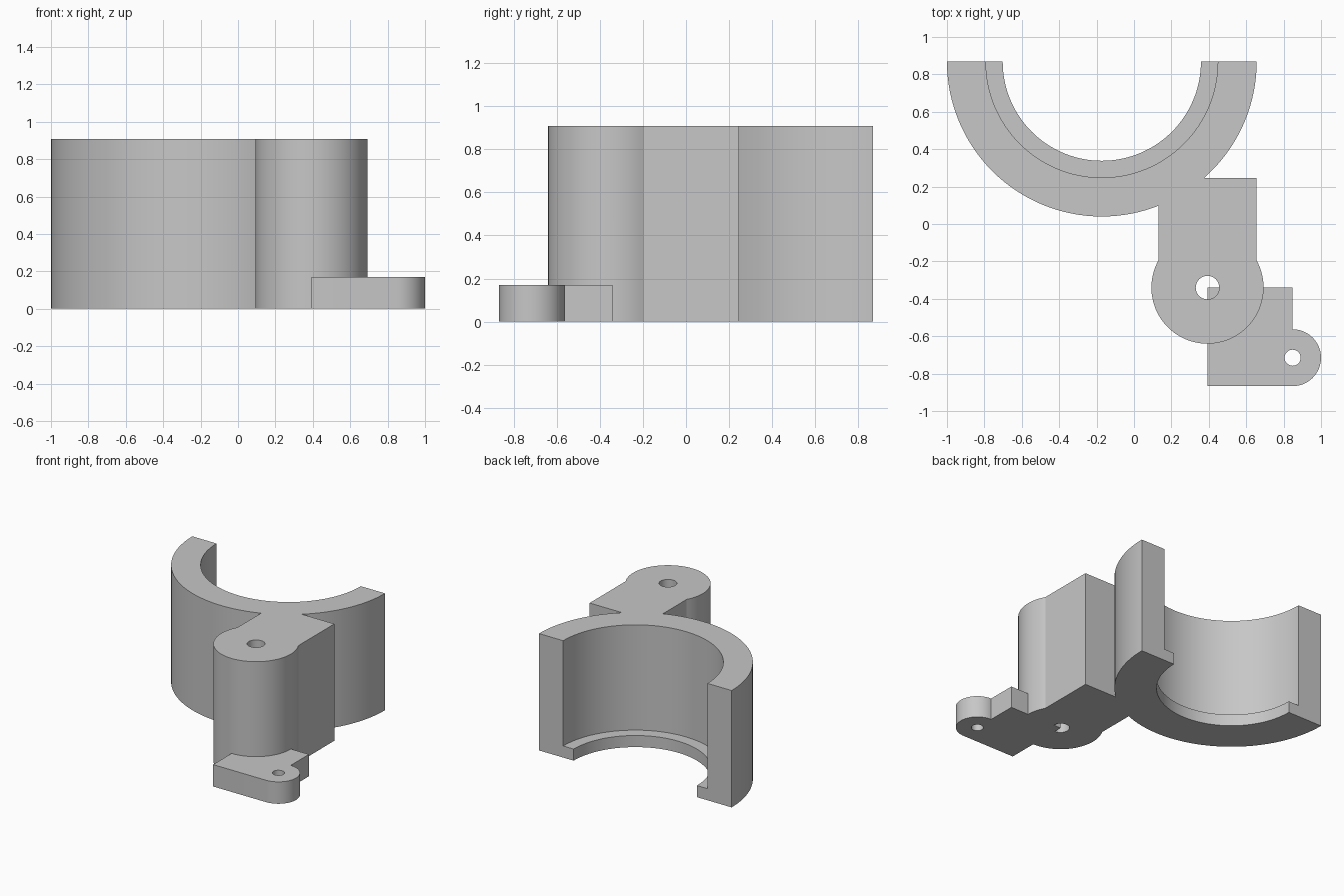
import bpy, bmesh
from math import sin, cos, pi, acos

cube = bpy.data.objects.get("Cube")
if cube:
    bpy.data.objects.remove(cube, do_unlink=True)

grey = bpy.data.materials.new("plain grey")
grey.use_nodes = True
colour = (0.57, 0.57, 0.57, 1)
grey.diffuse_color = colour
grey.node_tree.nodes["Principled BSDF"].inputs["Base Color"].default_value = colour

HEIGHT = 0.908
PLATE_HEIGHT = 0.17


def arc(cx, cy, r, start, end, steps):
    return [(cx + r * cos(start + (end - start) * i / steps),
             cy + r * sin(start + (end - start) * i / steps)) for i in range(steps + 1)]


def finish(name, bm):
    bmesh.ops.recalc_face_normals(bm, faces=bm.faces)
    mesh = bpy.data.meshes.new(name)
    bm.to_mesh(mesh)
    bm.free()
    mesh.materials.append(grey)
    obj = bpy.data.objects.new(name, mesh)
    bpy.context.collection.objects.link(obj)
    return obj


def prism(name, outline, z0, z1):
    bm = bmesh.new()
    face = bm.faces.new([bm.verts.new((x, y, z0)) for x, y in outline])
    top = bmesh.ops.extrude_face_region(bm, geom=[face])["geom"]
    bmesh.ops.translate(bm, vec=(0, 0, z1 - z0),
                        verts=[v for v in top if isinstance(v, bmesh.types.BMVert)])
    return finish(name, bm)


def sweep(name, profile, cx, cy, start, end, steps):
    """Turn a closed (radius, height) profile about a vertical axis and cap both ends."""
    bm = bmesh.new()
    rings = []
    for i in range(steps + 1):
        a = start + (end - start) * i / steps
        rings.append([bm.verts.new((cx + r * cos(a), cy + r * sin(a), z)) for r, z in profile])
    n = len(profile)
    for a, b in zip(rings, rings[1:]):
        for j in range(n):
            k = (j + 1) % n
            bm.faces.new((a[j], a[k], b[k], b[j]))
    bm.faces.new(rings[0])
    bm.faces.new(rings[-1])
    return finish(name, bm)


def combine(obj, other, operation):
    mod = obj.modifiers.new(operation.lower(), "BOOLEAN")
    mod.operation = operation
    mod.solver = "EXACT"
    mod.object = other
    bpy.context.view_layer.objects.active = obj
    bpy.ops.object.modifier_apply(modifier=mod.name)
    bpy.data.objects.remove(other, do_unlink=True)


# Half-round cradle with a thin lip at the bottom of its bore
LIP = 0.09
cradle = sweep("clamp_bracket",
               [(0.53, 0), (0.828, 0), (0.828, HEIGHT), (0.62, HEIGHT), (0.62, LIP), (0.53, LIP)],
               -0.172, 0.868, pi, 2 * pi, 64)

# Pillar: straight block ending in a wider round boss, drilled through
px, py, pr, half = 0.393, -0.34, 0.30, 0.2625
a = acos(half / pr)
outline = [(px + half, 0.247), (px - half, 0.247)]
outline += arc(px, py, pr, pi - a, 2 * pi + a, 60)
pillar = prism("pillar", outline, 0, HEIGHT)
combine(pillar, prism("pillar_hole", arc(px, py, 0.063, 0, 2 * pi, 32)[:-1], -0.1, 1.1),
        "DIFFERENCE")

# Foot plate with a rounded, drilled ear
ex, ey, er = 0.848, -0.715, 0.152
outline = [(px, py), (px, ey - er)] + arc(ex, ey, er, -pi / 2, pi / 2, 32) + [(ex, py)]
plate = prism("foot_plate", outline, 0, PLATE_HEIGHT)
combine(plate, prism("ear_hole", arc(ex, ey, 0.043, 0, 2 * pi, 32)[:-1], -0.1, 0.3),
        "DIFFERENCE")

# Fuse into one casting
combine(cradle, pillar, "UNION")
combine(cradle, plate, "UNION")

bpy.ops.object.select_all(action="DESELECT")
cradle.select_set(True)
bpy.context.view_layer.objects.active = cradle
bpy.ops.object.shade_smooth_by_angle(angle=pi / 7)
